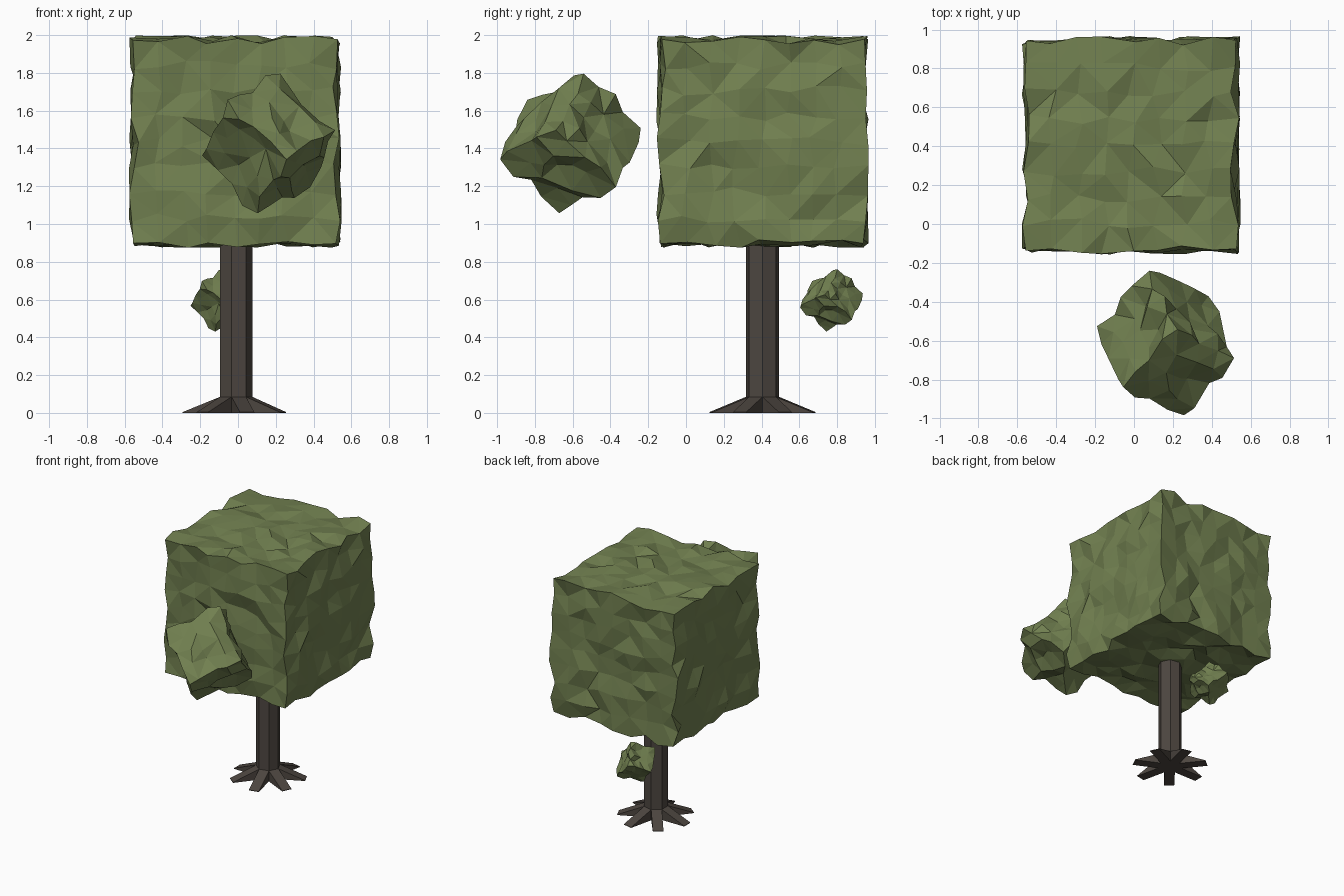
import bpy, bmesh, math, random
from mathutils import Matrix, Vector

if "Cube" in bpy.data.objects:
    bpy.data.objects.remove(bpy.data.objects["Cube"])


def material(name, color):
    m = bpy.data.materials.new(name)
    m.diffuse_color = (*color, 1)
    m.use_nodes = True
    m.node_tree.nodes["Principled BSDF"].inputs["Base Color"].default_value = m.diffuse_color
    return m


leaf = material("leaf green", (0.165, 0.215, 0.08))
bark = material("bark brown", (0.075, 0.062, 0.052))


def finish(bm, name, mat):
    bmesh.ops.recalc_face_normals(bm, faces=bm.faces[:])
    mesh = bpy.data.meshes.new(name)
    bm.to_mesh(mesh)
    bm.free()
    mesh.materials.append(mat)
    ob = bpy.data.objects.new(name, mesh)
    bpy.context.collection.objects.link(ob)
    return ob


def leafy_cube(name, center, axes, cuts, jitter, seed):
    """Subdivided cube with roughened faces; axes are its half-edge vectors."""
    rng = random.Random(seed)
    bm = bmesh.new()
    bmesh.ops.create_cube(bm, size=2)
    bmesh.ops.subdivide_edges(bm, edges=bm.edges[:], cuts=cuts, use_grid_fill=True)
    for v in bm.verts:
        corner = all(abs(c) > 0.99 for c in v.co)
        amount = jitter * (0.25 if corner else 1)
        v.co += Vector([rng.uniform(-amount, amount) for _ in range(3)])
    bmesh.ops.triangulate(bm, faces=bm.faces[:])
    basis = Matrix(axes).transposed().to_4x4()
    bmesh.ops.transform(bm, matrix=Matrix.Translation(center) @ basis, verts=bm.verts[:])
    return finish(bm, name, leaf)


# Main canopy
H = 0.537
leafy_cube("canopy", (-0.015, 0.405, 1.437),
           ((H, 0, 0), (0, H, 0), (0, 0, H)), 7, 0.048, 4)

# Two loose leaf clumps: same tilted cube at two sizes
tilt = [Vector((0.07, -0.158, 0.143)), Vector((0.135, 0.148, 0.073)),
        Vector((-0.15, 0.07, 0.155))]
leafy_cube("large_leaf_clump", (0.165, -0.61, 1.43), tilt, 3, 0.14, 7)
leafy_cube("small_leaf_clump", (-0.093, 0.771, 0.597),
           [a * 0.446 for a in tilt], 3, 0.14, 7)

# Seven-sided trunk, running up into the canopy
SIDES, R, TOP = 7, 0.09, 0.96
TRUNK = Vector((-0.014, 0.405, 0))
step = 2 * math.pi / SIDES
bm = bmesh.new()
angles = [math.pi + step * (i + 0.5) for i in range(SIDES)]
ring = [bm.verts.new(TRUNK + Vector((R * math.cos(a), R * math.sin(a), 0))) for a in angles]
base = bm.faces.new(ring)
top = bmesh.ops.extrude_face_region(bm, geom=[base], use_keep_orig=True)["geom"]
bmesh.ops.translate(bm, vec=(0, 0, TOP),
                    verts=[g for g in top if isinstance(g, bmesh.types.BMVert)])
finish(bm, "trunk", bark)

# One wedge-shaped root growing from each trunk side
half = R * math.sin(step / 2)
inner = R * math.cos(step / 2)
profile = ((inner - 0.01, 0), (inner - 0.01, 0.09), (inner, 0.085), (0.28, 0.004), (0.28, 0))
for i in range(SIDES):
    bm = bmesh.new()
    left = [bm.verts.new((r, half, z)) for r, z in profile]
    right = [bm.verts.new((r, -half, z)) for r, z in profile]
    bm.faces.new(left)
    bm.faces.new(right)
    for a in range(len(profile)):
        b = (a + 1) % len(profile)
        bm.faces.new((left[a], left[b], right[b], right[a]))
    bmesh.ops.transform(bm, verts=bm.verts[:], matrix=Matrix.Translation(TRUNK)
                        @ Matrix.Rotation(math.pi + i * step, 4, 'Z'))
    finish(bm, f"root_{i + 1}", bark)
